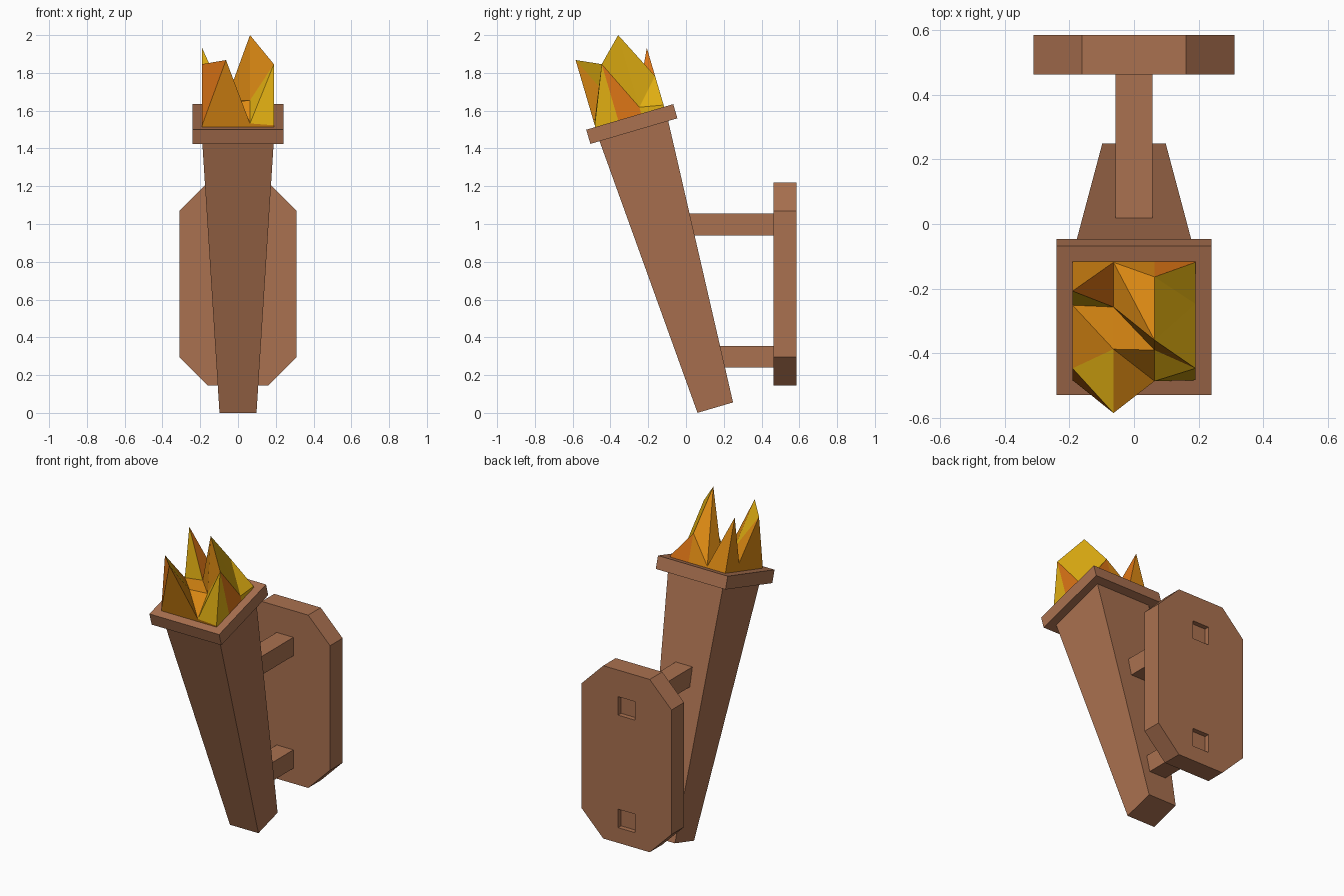
import bpy, bmesh, math
from mathutils import Matrix, Vector

if "Cube" in bpy.data.objects:
    bpy.data.objects.remove(bpy.data.objects["Cube"])


def material(name, rgb):
    m = bpy.data.materials.new(name)
    m.diffuse_color = (*rgb, 1.0)
    m.use_nodes = True
    m.node_tree.nodes["Principled BSDF"].inputs["Base Color"].default_value = m.diffuse_color
    return m


WOOD = material("brown wood", (0.402, 0.165, 0.080))
FLAME = [material("amber flame", (0.745, 0.262, 0.007)),
         material("gold flame", (0.753, 0.429, 0.006)),
         material("orange flame", (0.730, 0.180, 0.008))]


def finish(name, bm, mats):
    bmesh.ops.recalc_face_normals(bm, faces=bm.faces[:])
    me = bpy.data.meshes.new(name)
    bm.to_mesh(me)
    bm.free()
    for m in mats:
        me.materials.append(m)
    ob = bpy.data.objects.new(name, me)
    bpy.context.collection.objects.link(ob)
    return ob


def loft(name, rings, mat=WOOD, matrix=Matrix()):
    """Closed solid through a list of matching rings."""
    bm = bmesh.new()
    vs = [[bm.verts.new(matrix @ Vector(p)) for p in ring] for ring in rings]
    n = len(rings[0])
    for a, b in zip(vs, vs[1:]):
        for i in range(n):
            bm.faces.new((a[i], a[(i + 1) % n], b[(i + 1) % n], b[i]))
    bm.faces.new(vs[0])
    bm.faces.new(vs[-1])
    return finish(name, bm, [mat])


def square(r, z):
    return [(-r, -r, z), (r, -r, z), (r, r, z), (-r, r, z)]


def bar(name, half, z, y0, y1):
    ring = [(-half, z - half), (half, z - half), (half, z + half), (-half, z + half)]
    return loft(name, [[(x, y, h) for x, h in ring] for y in (y0, y1)])


# Leaning torch frame: origin at the foot, local z along the torch
LEAN = Matrix.Translation((0, 0.155, 0.028)) @ Matrix.Rotation(math.radians(16.4), 4, 'X')
CAP_BASE, CAP_TOP = 1.526, 1.604

# Tapered handle and square collar with an inset top
loft("torch_handle", [square(0.098, 0), square(0.19, CAP_BASE + 0.01)], matrix=LEAN)
loft("torch_collar", [square(0.24, CAP_BASE), square(0.24, CAP_TOP),
                      square(0.195, CAP_TOP)], matrix=LEAN)

# Wall plate: rectangle with cut corners
W, C, Z0, Z1, C2 = 0.31, 0.16, 0.145, 1.22, 0.15
half = [(C, Z0), (W, Z0 + C2), (W, Z1 - C2), (C, Z1)]
outline = half + [(-x, z) for x, z in reversed(half)]
plate = loft("wall_plate", [[(x, y, z) for x, z in outline] for y in (0.462, 0.585)])

# Two arms from the plate to the handle, with square sockets in the plate's back
for label, z, y0 in (("upper", 0.997, 0.0), ("lower", 0.297, 0.16)):
    bar(label + "_arm", 0.0575, z, y0, 0.50)
    cutter = bar(label + "_socket_cutter", 0.0575, z, 0.555, 0.65)
    cutter.hide_render = True
    cutter.hide_viewport = True
    cutter.display_type = 'WIRE'
    mod = plate.modifiers.new(label + "_socket", 'BOOLEAN')
    mod.operation = 'DIFFERENCE'
    mod.solver = 'EXACT'
    mod.object = cutter

# Flame: 4 x 4 grid of heights (rows front to back), jagged low-poly peaks
HEIGHTS = [(0.01, 0.37, 0.02, 0.01),
           (0.31, 0.10, 0.11, 0.31),
           (0.05, 0.07, 0.433, 0.035),
           (0.325, 0.01, 0.17, 0.01)]
# colour letters of the two triangles in each grid cell
COLOURS = [("OG", "AA", "GG"), ("AA", "AA", "AG"), ("GO", "AA", "GG")]
bm = bmesh.new()
pos = [-0.19, -0.0635, 0.0635, 0.19]
top = [[bm.verts.new(LEAN @ Vector((x, y, CAP_TOP + HEIGHTS[r][c])))
        for c, x in enumerate(pos)] for r, y in enumerate(pos)]
base = [[bm.verts.new(LEAN @ Vector((x, y, CAP_TOP - 0.01))) for x in pos] for y in pos]


def face(letter, *verts):
    bm.faces.new(verts).material_index = "AGO".index(letter)


for r in range(3):
    for c in range(3):
        a, b = top[r][c], top[r][c + 1]
        d, e = top[r + 1][c], top[r + 1][c + 1]
        k = COLOURS[r][c]
        if (r, c) == (0, 2):
            face(k[0], a, b, e)
            face(k[1], a, e, d)
        else:
            face(k[0], a, b, d)
            face(k[1], b, e, d)
        face("A", base[r][c], base[r + 1][c], base[r + 1][c + 1], base[r][c + 1])
for i in range(3):
    for letter, line in (("AAA"[i], lambda g, j: g[0][j]), ("AAO"[i], lambda g, j: g[3][j]),
                         ("AAA"[i], lambda g, j: g[j][0]), ("GOG"[i], lambda g, j: g[j][3])):
        face(letter, line(base, i), line(base, i + 1), line(top, i + 1), line(top, i))
finish("flame", bm, FLAME)
